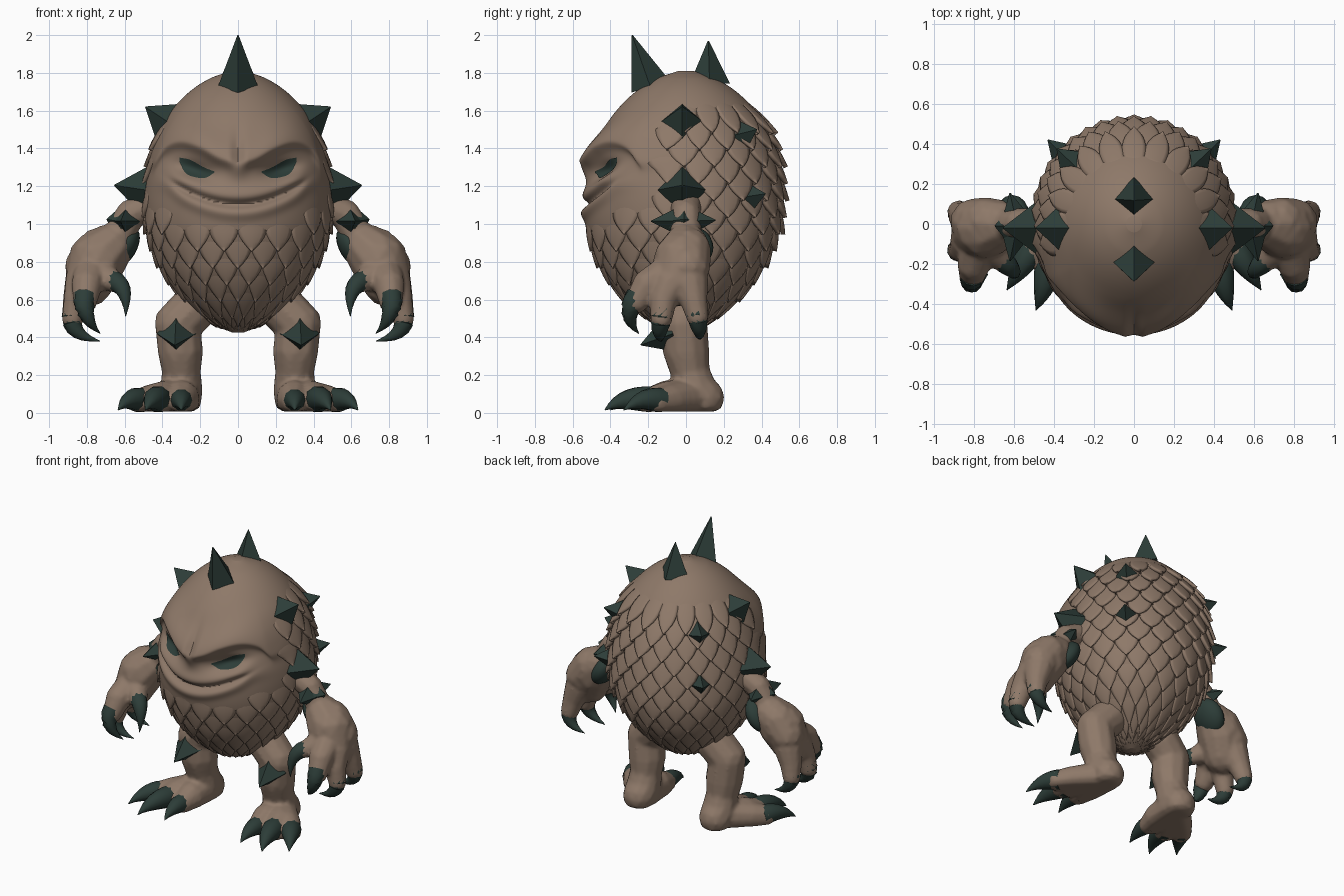
import bpy, bmesh
from math import sin, cos, pi, exp, sqrt
from mathutils import Vector, Matrix

cube = bpy.data.objects.get("Cube")
if cube:
    bpy.data.objects.remove(cube, do_unlink=True)

DEPTH = 1.04


def material(name, rgb):
    m = bpy.data.materials.new(name)
    m.use_nodes = True
    m.diffuse_color = (*rgb, 1)
    bsdf = m.node_tree.nodes["Principled BSDF"]
    bsdf.inputs["Base Color"].default_value = (*rgb, 1)
    bsdf.inputs["Roughness"].default_value = 0.8
    return m


HIDE = material("brown_hide", (0.27, 0.19, 0.14))
HORN = material("dark_green_horn", (0.026, 0.047, 0.04))


def finish(name, bm, mat, angle=None, mirror=False):
    bmesh.ops.recalc_face_normals(bm, faces=bm.faces)
    mesh = bpy.data.meshes.new(name)
    bm.to_mesh(mesh)
    bm.free()
    mesh.materials.append(mat)
    ob = bpy.data.objects.new(name, mesh)
    bpy.context.collection.objects.link(ob)
    if angle:
        bpy.ops.object.select_all(action='DESELECT')
        ob.select_set(True)
        bpy.context.view_layer.objects.active = ob
        bpy.ops.object.shade_smooth_by_angle(angle=angle)
    if mirror:
        ob.modifiers.new("Mirror", 'MIRROR')
    return ob


def interp(pts, t):
    """Smooth interpolation through (t, value) points."""
    if t <= pts[0][0]:
        return pts[0][1]
    for i in range(len(pts) - 1):
        (a, p), (b, q) = pts[i], pts[i + 1]
        if t <= b:
            (a0, p0), (b1, q1) = pts[max(i - 1, 0)], pts[min(i + 2, len(pts) - 1)]
            m0, m1 = (q - p0) / (b - a0), (q1 - p) / (b1 - a)
            s, h = (t - a) / (b - a), b - a
            return ((1 + 2 * s) * (1 - s) ** 2 * p + s * (1 - s) ** 2 * h * m0
                    + s * s * (3 - 2 * s) * q + s * s * (s - 1) * h * m1)
    return pts[-1][1]


# Egg outline as (height, radius)
EGG = [(0.425, 0.03), (0.46, 0.11), (0.52, 0.2), (0.6, 0.29), (0.7, 0.372), (0.8, 0.428),
       (0.95, 0.481), (1.1, 0.498), (1.25, 0.488), (1.4, 0.455), (1.5, 0.416),
       (1.6, 0.354), (1.7, 0.257), (1.77, 0.15), (1.81, 0.04)]
BROW = [(0, 1.33), (0.1, 1.36), (0.2, 1.415), (0.3, 1.445), (0.38, 1.42), (0.44, 1.34)]


def bell(d, s):
    return exp(-(d / s) ** 2)


def belly_shift(z):
    """The lower body leans forward."""
    return -0.024 / (1 + exp((z - 1.25) * 12))


def face_relief(x, z):
    """How far the face stands out: brow, socket, cheek, nose and lips."""
    ax = abs(x)
    d = z - interp(BROW, ax)
    out = 0.066 * bell(d, 0.125 if d > 0 else 0.045) * min(1, ax / 0.09 + 0.5)
    out -= 0.06 * bell(ax - 0.22, 0.1) * bell(z - 1.285 - 0.25 * (ax - 0.22), 0.048)
    out += 0.02 * bell(ax - 0.35, 0.09) * bell(z - 1.22, 0.05)
    out += 0.025 * bell(x, 0.05) * bell(z - 1.29, 0.05)
    lip = z - 1.105 - 0.95 * x * x
    fade = 1 / (1 + exp((ax - 0.35) * 60))
    out += fade * (0.012 * bell(lip - 0.05, 0.035) + 0.018 * bell(lip + 0.05, 0.035)
                   - 0.028 * bell(lip, 0.02))
    return out


def skin(theta, z, lift=0):
    """Point on the body; theta 0 is the front."""
    r = interp(EGG, z) + lift
    x, y = r * sin(theta), -DEPTH * r * cos(theta)
    if y < 0:
        y -= face_relief(x, z) * min(1, -y / 0.2)
    return Vector((x, y + belly_shift(z), z))


# Egg body with a sculpted face
bm = bmesh.new()
SEG, ROWS = 200, 230
rings = []
for j in range(ROWS + 1):
    z = 1.1175 - 0.6925 * cos(pi * j / ROWS)
    rings.append([bm.verts.new(skin(2 * pi * i / SEG, z)) for i in range(SEG)])
for a, b in zip(rings, rings[1:]):
    for i in range(SEG):
        k = (i + 1) % SEG
        bm.faces.new((a[i], a[k], b[k], b[i]))
bm.faces.new(rings[0])
bm.faces.new(rings[-1])
finish("body", bm, HIDE, 0.9)

# Overlapping pointed scales in staggered rows
bm = bmesh.new()
NU, NV = 6, 7
tops = [0.475, 0.52] + [0.58 + 0.09 * k for k in range(13)]
for row, z0 in enumerate(tops):
    count = 14 if z0 < 0.55 else 20
    height = min(0.175, (z0 - 0.43) * 0.85)
    bare = 0.72 if z0 < 1.2 else 0.3
    for k in range(count):
        th = 2 * pi * (k + 0.5 * (row % 2)) / count
        front = cos(th)
        if front > bare and z0 > 1.05:
            continue
        ruffle = max(0, min(1, (z0 - 0.85) / 0.25))
        tip = (0.022 + 0.026 * max(0, -front) * ruffle) * min(1, height / 0.13)
        grid = []
        for j in range(NV + 1):
            v = j / NV
            half = pi / count * 1.05 * (1 - max(0, (v - 0.3) / 0.7) ** 1.8 * 0.96)
            line = []
            for i in range(NU + 1):
                u = 2 * i / NU - 1
                lift = -0.005 + (tip + 0.005) * v - 0.005 * u * u
                line.append(bm.verts.new(skin(th + half * u, z0 - height * v, lift)))
            grid.append(line)
        for a, b in zip(grid, grid[1:]):
            for i in range(NU):
                bm.faces.new((a[i], b[i], b[i + 1], a[i + 1]))
scales = finish("body_scales", bm, HIDE, 0.7)
# Each loose plate must face outwards before it is thickened
for f in scales.data.polygons:
    if f.normal.dot(f.center - Vector((0, 0, 1.1))) < 0:
        f.flip()
solid = scales.modifiers.new("Thickness", 'SOLIDIFY')
solid.thickness = 0.024
solid.offset = -1

# Slanted eyes laid on the sockets
EYE_TOP = [(0, 1.278), (0.3, 1.3), (0.7, 1.34), (1, 1.352)]
EYE_LOW = [(0, 1.272), (0.25, 1.245), (0.6, 1.25), (0.85, 1.275), (1, 1.33)]
bm = bmesh.new()
grid = []
for i in range(19):
    t = i / 18
    x = 0.125 + 0.185 * t
    top, low = interp(EYE_TOP, t), interp(EYE_LOW, t)
    line = []
    for j in range(8):
        z = low + (top - low) * j / 7
        y = belly_shift(z) - DEPTH * sqrt(interp(EGG, z) ** 2 - x * x) - face_relief(x, z)
        line.append(bm.verts.new((x, y - 0.007, z)))
    grid.append(line)
for a, b in zip(grid, grid[1:]):
    for j in range(7):
        bm.faces.new((a[j], b[j], b[j + 1], a[j + 1]))
finish("eyes", bm, HORN, 0.9, mirror=True)


def limb(name, chains):
    """Merge chains of (x, y, z, radius) balls into one soft mirrored form."""
    bm = bmesh.new()
    for chain in chains:
        for a, b in zip(chain, chain[1:]):
            for s in range(6):
                x, y, z, r = [p + (q - p) * s / 5 for p, q in zip(a, b)]
                bmesh.ops.create_icosphere(bm, subdivisions=2, radius=r,
                                           matrix=Matrix.Translation((x, y, z)))
    for v in bm.verts:
        v.co.z = max(v.co.z, 0.006)
    ob = finish(name, bm, HIDE)
    rm = ob.modifiers.new("Merge", 'REMESH')
    rm.mode = 'VOXEL'
    rm.voxel_size = 0.013
    rm.use_smooth_shade = True
    sm = ob.modifiers.new("Soften", 'SMOOTH')
    sm.factor, sm.iterations = 0.5, 3
    ob.modifiers.new("Mirror", 'MIRROR')


limb("arms", [
    [(0.46, 0, 1.1, 0.085), (0.57, 0, 1.05, 0.08), (0.62, 0, 0.96, 0.085)],
    [(0.675, 0, 0.88, 0.125), (0.745, -0.02, 0.81, 0.155), (0.79, -0.05, 0.69, 0.13)],
    [(0.73, 0.01, 0.86, 0.125), (0.8, 0.01, 0.77, 0.12)],
    [(0.78, -0.12, 0.72, 0.1), (0.8, -0.2, 0.68, 0.085), (0.81, -0.26, 0.59, 0.065)],
    [(0.82, -0.08, 0.68, 0.1), (0.85, -0.12, 0.6, 0.075), (0.875, -0.13, 0.5, 0.06)],
    [(0.82, 0.02, 0.7, 0.1), (0.855, 0.04, 0.6, 0.075), (0.875, 0.06, 0.51, 0.06)],
    [(0.74, -0.1, 0.74, 0.09), (0.65, -0.19, 0.69, 0.055)]])
limb("legs", [
    [(0.22, 0, 0.57, 0.13), (0.32, -0.01, 0.47, 0.125), (0.305, 0, 0.33, 0.126), (0.3, 0.02, 0.22, 0.107),
     (0.3, 0.05, 0.12, 0.118), (0.3, 0.095, 0.08, 0.11)],
    [(0.3, 0.05, 0.08, 0.112), (0.3, -0.1, 0.075, 0.1), (0.3, -0.2, 0.06, 0.07)],
    [(0.32, 0.02, 0.08, 0.112), (0.4, -0.1, 0.075, 0.095), (0.43, -0.2, 0.06, 0.075)],
    [(0.33, 0.02, 0.08, 0.105), (0.45, -0.08, 0.07, 0.087), (0.52, -0.15, 0.06, 0.072)]])


def claws(name, specs):
    """Curved tapering claws from (base, bend, tip, radius)."""
    bm = bmesh.new()
    for base, bend, tip, r in specs:
        a, b, c = Vector(base), Vector(bend), Vector(tip)
        old = None
        for s in range(8):
            t = s / 7
            p = a * (1 - t) ** 2 + b * 2 * t * (1 - t) + c * t * t
            d = (b - a) * (1 - t) + (c - b) * t
            m = Matrix.Translation(p) @ d.to_track_quat('Z', 'Y').to_matrix().to_4x4()
            rad = r * max(0.03, (1 - t ** 1.7))
            ring = [bm.verts.new(m @ Vector((rad * cos(k * pi / 5), rad * sin(k * pi / 5), 0)))
                    for k in range(10)]
            if old:
                for k in range(10):
                    n = (k + 1) % 10
                    bm.faces.new((old[k], old[n], ring[n], ring[k]))
            else:
                bm.faces.new(ring)
            old = ring
        bm.faces.new(old)
    for v in bm.verts:
        v.co.z = max(v.co.z, 0.004)
    finish(name, bm, HORN, 0.8, mirror=True)


claws("hand_claws", [
    ((0.81, -0.26, 0.62), (0.83, -0.34, 0.51), (0.73, -0.25, 0.42), 0.06),
    ((0.87, -0.125, 0.54), (0.91, -0.15, 0.41), (0.73, -0.13, 0.38), 0.06),
    ((0.87, 0.05, 0.55), (0.91, 0.08, 0.42), (0.75, 0.07, 0.39), 0.058),
    ((0.66, -0.18, 0.7), (0.58, -0.25, 0.67), (0.595, -0.26, 0.51), 0.055)])
claws("toe_claws", [
    ((0.3, -0.18, 0.065), (0.3, -0.32, 0.08), (0.3, -0.4, 0.015), 0.062),
    ((0.42, -0.18, 0.07), (0.45, -0.34, 0.09), (0.49, -0.43, 0.015), 0.072),
    ((0.51, -0.13, 0.065), (0.58, -0.24, 0.09), (0.635, -0.33, 0.015), 0.068)])


def spikes(name, specs, mirror=True):
    """Four-sided pyramids from (base centre, tip, half width)."""
    bm = bmesh.new()
    for base, tip, r in specs:
        a, d = Vector(base), Vector(tip) - Vector(base)
        m = Matrix.Translation(a + d / 2) @ d.to_track_quat('Z', 'Y').to_matrix().to_4x4()
        bmesh.ops.create_cone(bm, cap_ends=True, segments=4, radius1=r, radius2=0.003,
                              depth=d.length, matrix=m)
    finish(name, bm, HORN, mirror=mirror)


spikes("crown_spikes", [((0, -0.19, 1.73), (0, -0.285, 2.0), 0.105),
                        ((0, 0.125, 1.74), (0, 0.118, 1.97), 0.108)], mirror=False)
spikes("side_spikes", [((0.37, -0.02, 1.54), (0.49, -0.02, 1.62), 0.115),
                       ((0.28, 0.275, 1.455), (0.385, 0.375, 1.5), 0.108),
                       ((0.35, 0.34, 1.14), (0.43, 0.42, 1.16), 0.075)])
spikes("shoulder_spikes", [((0.49, -0.02, 1.18), (0.655, -0.02, 1.205), 0.13),
                           ((0.59, 0.02, 1.015), (0.62, 0.155, 1.02), 0.075),
                           ((0.59, -0.04, 1.015), (0.62, -0.185, 1.015), 0.075),
                           ((0.61, -0.01, 1.01), (0.695, -0.01, 1.025), 0.11)])
spikes("knee_spikes", [((0.325, -0.075, 0.42), (0.335, -0.24, 0.36), 0.105)])

# Dark pads on the inner arms
bm = bmesh.new()
bmesh.ops.create_uvsphere(bm, u_segments=20, v_segments=12, radius=1,
                          matrix=Matrix.Translation((0.608, 0.03, 0.875))
                          @ Matrix.Rotation(-0.55, 4, 'Y') @ Matrix.Diagonal((0.07, 0.115, 0.125, 1)))
finish("inner_arm_pads", bm, HORN, 0.9, mirror=True)
